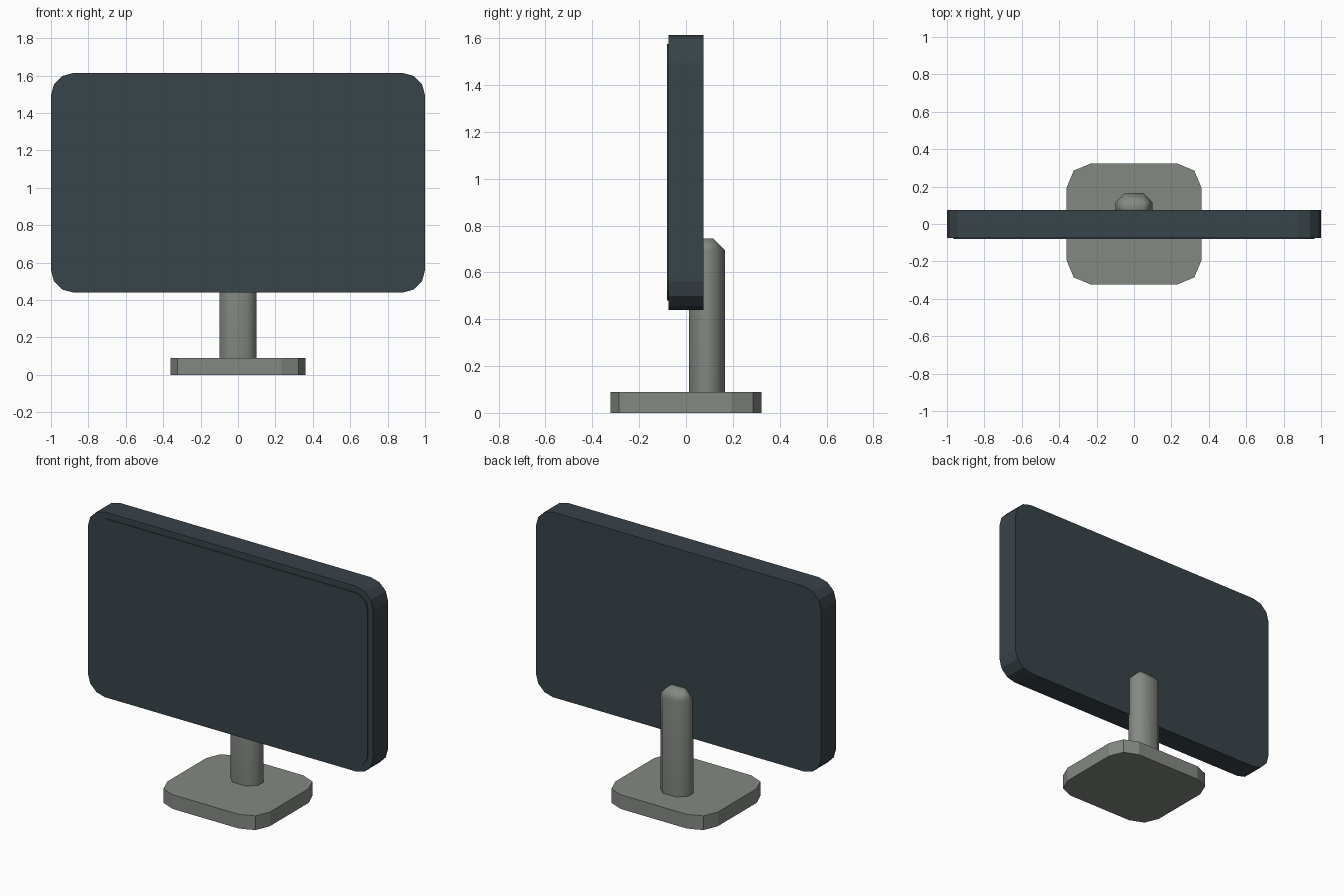
import bpy
import bmesh
from math import cos, sin, pi
from mathutils import Matrix, Vector

cube = bpy.data.objects.get("Cube")
if cube:
    bpy.data.objects.remove(cube, do_unlink=True)


def make_material(name, colour):
    mat = bpy.data.materials.new(name)
    mat.use_nodes = True
    mat.diffuse_color = colour
    mat.node_tree.nodes["Principled BSDF"].inputs["Base Color"].default_value = colour
    return mat


dark = make_material("dark slate", (0.040, 0.056, 0.066, 1))
grey = make_material("warm grey", (0.23, 0.25, 0.225, 1))


def add_object(name, bm, mat):
    bmesh.ops.recalc_face_normals(bm, faces=bm.faces)
    mesh = bpy.data.meshes.new(name)
    bm.to_mesh(mesh)
    bm.free()
    mesh.materials.append(mat)
    obj = bpy.data.objects.new(name, mesh)
    bpy.context.collection.objects.link(obj)
    return obj


def rounded_slab(name, mat, half_w, half_h, radius, segments, depth, matrix):
    """Rounded rectangle in local XY, extruded along local Z, then placed."""
    bm = bmesh.new()
    verts = []
    for quarter, (sx, sy) in enumerate([(1, 1), (-1, 1), (-1, -1), (1, -1)]):
        for i in range(segments + 1):
            a = (quarter + i / segments) * pi / 2
            verts.append(bm.verts.new((sx * (half_w - radius) + radius * cos(a),
                                       sy * (half_h - radius) + radius * sin(a), 0)))
    face = bm.faces.new(verts)
    top = bmesh.ops.extrude_face_region(bm, geom=[face])["geom"]
    bmesh.ops.translate(bm, vec=Vector((0, 0, depth)),
                        verts=[v for v in top if isinstance(v, bmesh.types.BMVert)])
    bmesh.ops.transform(bm, matrix=matrix, verts=bm.verts)
    return add_object(name, bm, mat)


# Panel housing and thin raised screen, both upright and facing the front
upright = Matrix.Rotation(pi / 2, 4, "X")
centre_z = 1.027
rounded_slab("panel_housing", dark, 1.0, 0.587, 0.12, 3, 0.15,
             Matrix.Translation((0, 0.075, centre_z)) @ upright)
rounded_slab("screen", dark, 0.965, 0.548, 0.09, 3, 0.009,
             Matrix.Translation((0, -0.072, centre_z)) @ upright)

# Foot
rounded_slab("stand_foot", grey, 0.36, 0.323, 0.128, 2, 0.09, Matrix())

# Stem: chamfered post with softened edges, sunk into the foot
bm = bmesh.new()
bmesh.ops.create_cube(bm, size=1, matrix=Matrix.Translation((0, 0.09, 0.385))
                      @ Matrix.Diagonal((0.196, 0.153, 0.72, 1)))
stem = add_object("stand_stem", bm, grey)
bevel = stem.modifiers.new("chamfer", "BEVEL")
bevel.width = 0.05
bevel.segments = 1
stem.data.shade_smooth()
stem.modifiers.new("even shading", "WEIGHTED_NORMAL")
